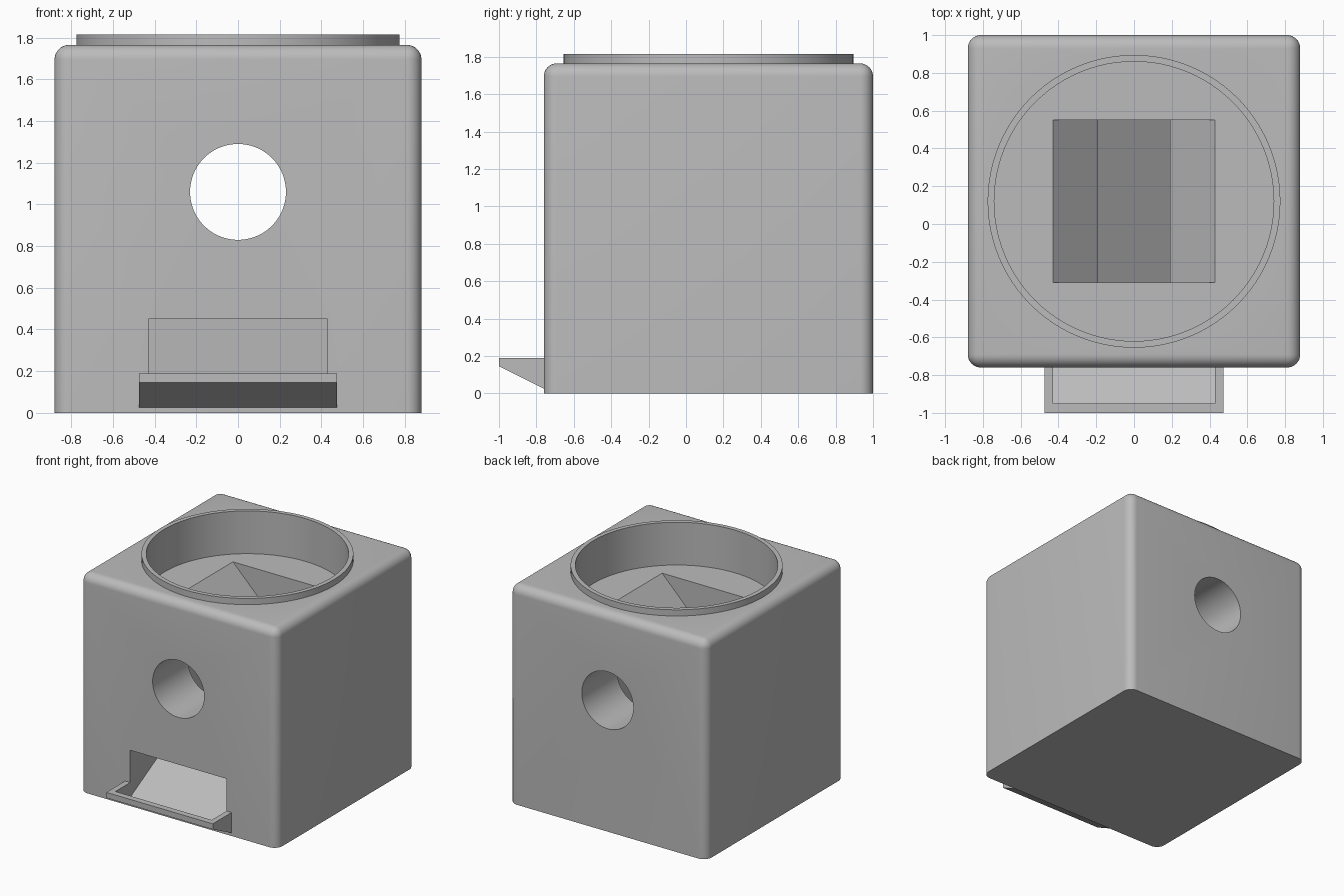
import bpy
import bmesh
from mathutils import Matrix, Vector

if "Cube" in bpy.data.objects:
    bpy.data.objects.remove(bpy.data.objects["Cube"], do_unlink=True)

grey = bpy.data.materials.new("plain grey")
grey.use_nodes = True
colour = (0.5, 0.5, 0.5, 1)
grey.diffuse_color = colour
grey.node_tree.nodes["Principled BSDF"].inputs["Base Color"].default_value = colour


def make_object(name, bm):
    bmesh.ops.recalc_face_normals(bm, faces=bm.faces)
    mesh = bpy.data.meshes.new(name)
    bm.to_mesh(mesh)
    bm.free()
    mesh.materials.append(grey)
    obj = bpy.data.objects.new(name, mesh)
    bpy.context.collection.objects.link(obj)
    return obj


def prism(name, profile, start, end):
    """Extrude a closed 3D profile from the start offset to the end offset."""
    bm = bmesh.new()
    start, end = Vector(start), Vector(end)
    face = bm.faces.new([bm.verts.new(Vector(p) + start) for p in profile])
    out = bmesh.ops.extrude_face_region(bm, geom=[face])
    moved = [v for v in out["geom"] if isinstance(v, bmesh.types.BMVert)]
    bmesh.ops.translate(bm, verts=moved, vec=end - start)
    return make_object(name, bm)


def cylinder(name, radius, depth, centre, axis="Z"):
    bm = bmesh.new()
    matrix = Matrix.Translation(centre)
    if axis == "Y":
        matrix = matrix @ Matrix.Rotation(1.5707963, 4, "X")
    bmesh.ops.create_cone(bm, cap_ends=True, segments=96, radius1=radius,
                          radius2=radius, depth=depth, matrix=matrix)
    return make_object(name, bm)


# Body with rounded upright and top edges, sharp at the base
bm = bmesh.new()
bmesh.ops.create_cube(bm, size=1, matrix=Matrix.Translation((0, 0.12, 0.8825))
                      @ Matrix.Diagonal((1.76, 1.76, 1.765, 1)))
rounded = [e for e in bm.edges if max(v.co.z for v in e.verts) > 1]
bmesh.ops.bevel(bm, geom=rounded, offset=0.07, segments=8, profile=0.5,
                affect="EDGES")
body = make_object("dispenser_body", bm)

# Raised rim and front tray, joined to the body
rim = cylinder("rim", 0.775, 0.215, (0, 0.12, 1.7075))
tray = prism("tray", [(0, -1, 0.19), (0, -1, 0.145), (0, -0.76, 0.025),
                      (0, -0.7, 0.025), (0, -0.7, 0.19)],
             (-0.475, 0, 0), (0.475, 0, 0))

# Hollows: bowl, funnel, axle hole, chute with sloped floor and tray pocket
bowl = cylinder("bowl_cutter", 0.74, 0.6, (0, 0.12, 1.77))
axle = cylinder("axle_cutter", 0.23, 3, (0, 0, 1.06), "Y")
funnel = prism("funnel_cutter", [(-0.43, 0, 1.52), (-0.43, 0, 1.47),
                                 (-0.19, 0, 1.23), (-0.19, 0, 1.1),
                                 (0.19, 0, 1.1), (0.19, 0, 1.23),
                                 (0.43, 0, 1.47), (0.43, 0, 1.52)],
               (0, -0.31, 0), (0, 0.55, 0))
chute = prism("chute_cutter", [(0, -0.95, 0.3), (0, -0.95, 0.17),
                               (0, -0.76, 0.07), (0, 0.55, 0.78),
                               (0, 0.55, 1.18), (0, -0.31, 1.18),
                               (0, -0.31, 0.45), (0, -0.78, 0.45),
                               (0, -0.78, 0.3)],
              (-0.43, 0, 0), (0.43, 0, 0))

tools = [(rim, "UNION"), (tray, "UNION"), (bowl, "DIFFERENCE"),
         (funnel, "DIFFERENCE"), (chute, "DIFFERENCE"), (axle, "DIFFERENCE")]
for tool, operation in tools:
    tool.hide_render = True
    mod = body.modifiers.new(tool.name, "BOOLEAN")
    mod.operation = operation
    mod.solver = "EXACT"
    mod.object = tool

# Bake the booleans and remove the helpers
depsgraph = bpy.context.evaluated_depsgraph_get()
result = bpy.data.meshes.new_from_object(body.evaluated_get(depsgraph))
body.modifiers.clear()
body.data = result
for tool, _ in tools:
    bpy.data.objects.remove(tool, do_unlink=True)
result.materials.clear()
result.materials.append(grey)
for poly in result.polygons:
    poly.material_index = 0

# Smooth the curves, keep the corners crisp
bpy.ops.object.select_all(action="DESELECT")
body.select_set(True)
bpy.context.view_layer.objects.active = body
bpy.ops.object.shade_smooth_by_angle(angle=0.6)
